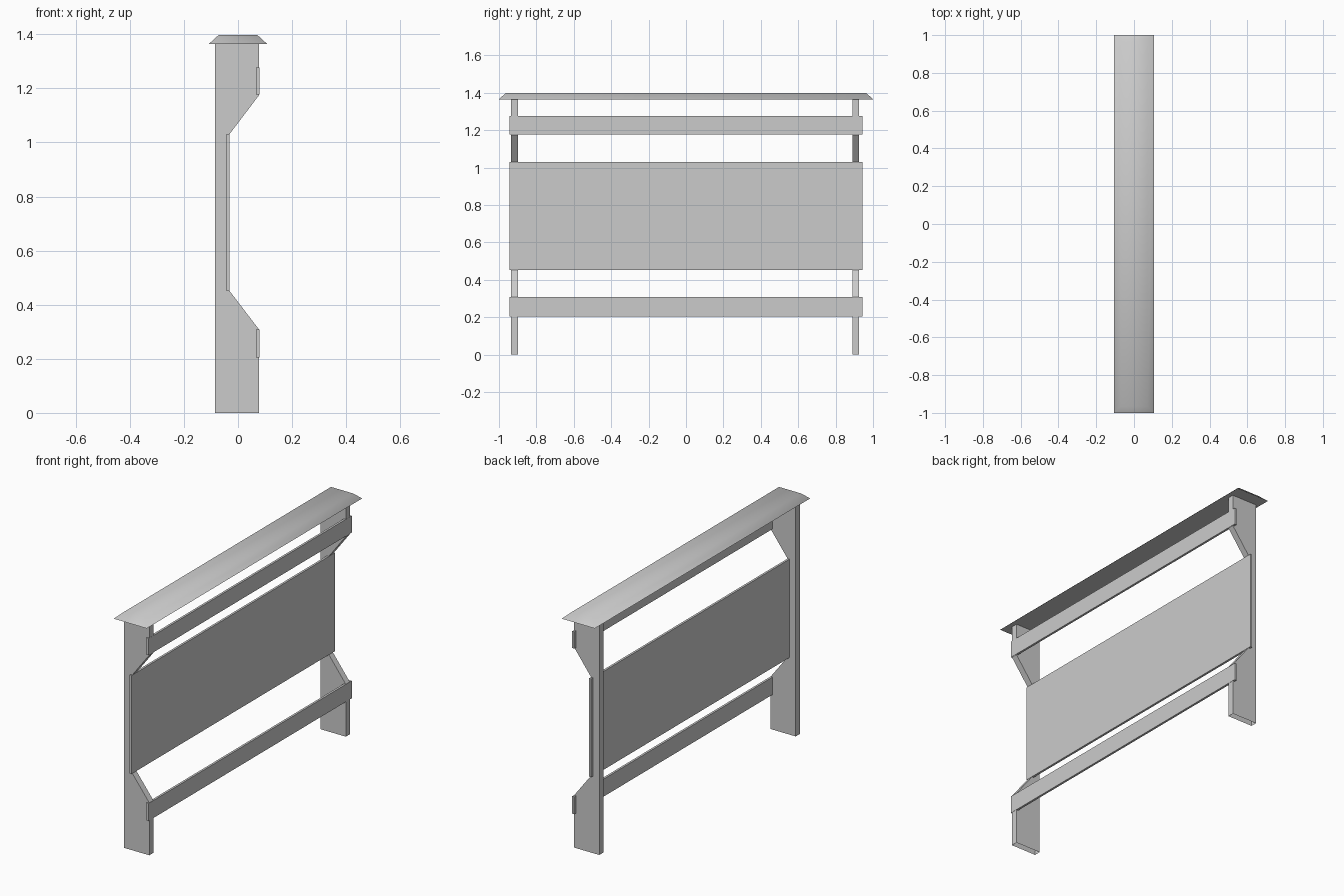
import bpy, bmesh, math

if "Cube" in bpy.data.objects:
    bpy.data.objects.remove(bpy.data.objects["Cube"], do_unlink=True)

GREY = (0.6, 0.6, 0.6, 1.0)
grey = bpy.data.materials.new("plain grey")
grey.use_nodes = True
grey.diffuse_color = GREY
grey.node_tree.nodes["Principled BSDF"].inputs["Base Color"].default_value = GREY


def finish(name, bm):
    bmesh.ops.recalc_face_normals(bm, faces=bm.faces)
    mesh = bpy.data.meshes.new(name)
    bm.to_mesh(mesh)
    bm.free()
    mesh.materials.append(grey)
    obj = bpy.data.objects.new(name, mesh)
    bpy.context.collection.objects.link(obj)
    return obj


def extrude_profile(name, profile, y0, y1):
    """Extrude an (x, z) outline along y."""
    bm = bmesh.new()
    face = bm.faces.new([bm.verts.new((x, y0, z)) for x, z in profile])
    grown = bmesh.ops.extrude_face_region(bm, geom=[face], use_keep_orig=True)
    for v in grown["geom"]:
        if isinstance(v, bmesh.types.BMVert):
            v.co.y = y1
    bmesh.ops.recalc_face_normals(bm, faces=bm.faces)
    return bm


def board(name, x_front, z0, z1, thick=0.013, half=0.943):
    """Long thin board running between the posts."""
    x0 = x_front - thick
    outline = [(x0, z0), (x_front, z0), (x_front, z1), (x0, z1)]
    return finish(name, extrude_profile(name, outline, -half, half))


# Notched end posts, open underneath
BACK, FRONT, NOTCH = -0.085, 0.078, -0.032
post_outline = [(BACK, 0), (FRONT, 0), (FRONT, 0.308), (NOTCH, 0.452),
                (NOTCH, 1.03), (FRONT, 1.175), (FRONT, 1.366), (BACK, 1.366)]
for name, y0, y1 in (("front_post", -0.935, -0.897), ("back_post", 0.889, 0.926)):
    bm = extrude_profile(name, post_outline, y0, y1)
    base = [f for f in bm.faces if all(v.co.z < 0.001 for v in f.verts)]
    bmesh.ops.delete(bm, geom=base, context='FACES_ONLY')
    finish(name, bm)

# Central panel and the two rails
board("main_panel", NOTCH + 0.001, 0.452, 1.03)
board("upper_rail", FRONT + 0.001, 1.178, 1.277)
board("lower_rail", FRONT + 0.001, 0.205, 0.308)

# Bevelled cap with soft upper shading
bm = bmesh.new()
bmesh.ops.create_cube(bm, size=2)
for v in bm.verts:
    top = v.co.z > 0
    v.co.x *= 0.071 if top else 0.107
    v.co.y *= 0.965 if top else 1.0
    v.co.z = 1.398 if top else 1.365
cap = finish("top_cap", bm)
bpy.ops.object.select_all(action='DESELECT')
cap.select_set(True)
bpy.context.view_layer.objects.active = cap
bpy.ops.object.shade_smooth_by_angle(angle=math.radians(75))
